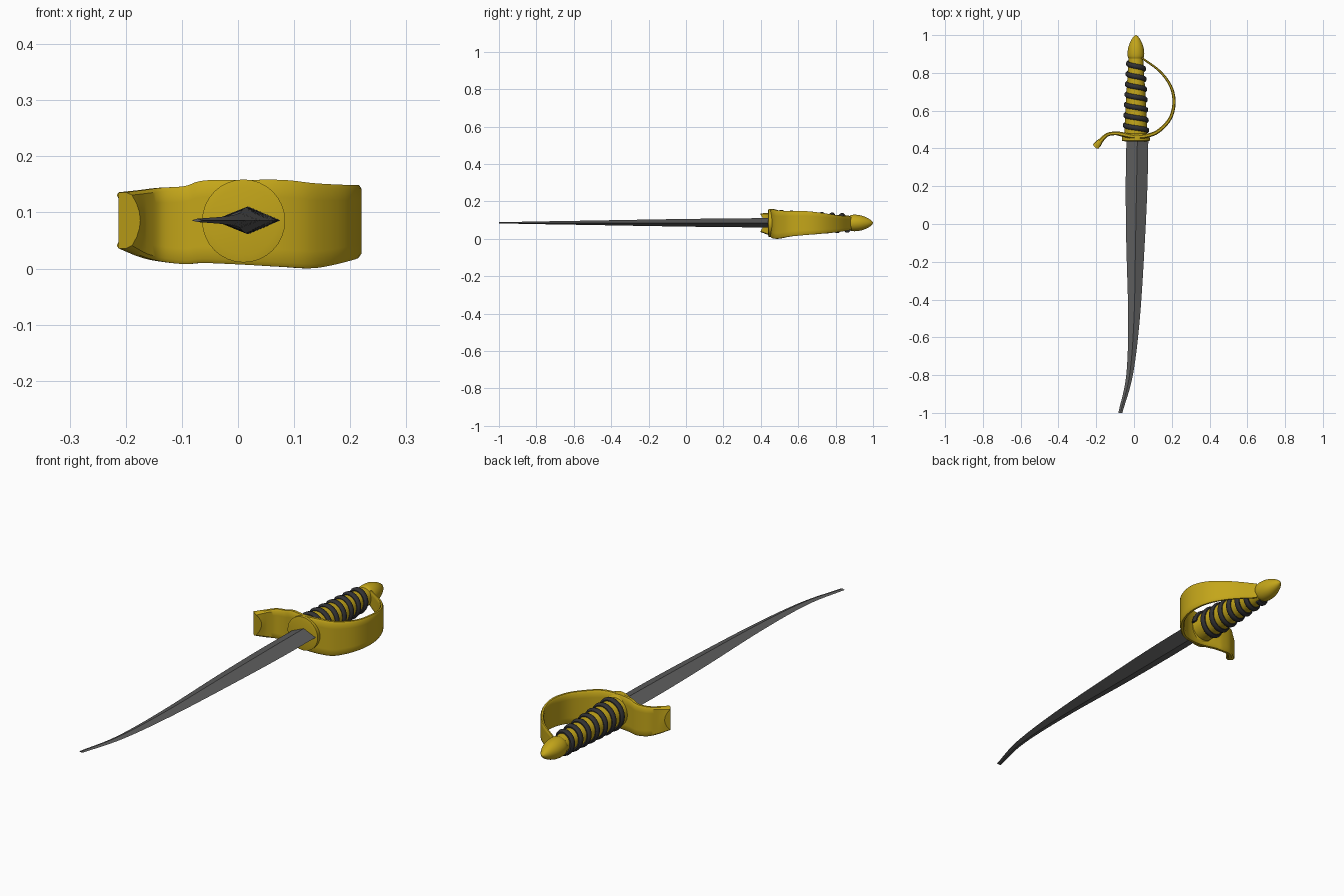
import bpy, bmesh, math
from mathutils import Vector

if "Cube" in bpy.data.objects:
    bpy.data.objects.remove(bpy.data.objects["Cube"])

CX, CZ = 0.01, 0.085  # hilt axis


def material(name, rgb):
    m = bpy.data.materials.new(name)
    m.diffuse_color = (*rgb, 1)
    m.use_nodes = True
    m.node_tree.nodes["Principled BSDF"].inputs["Base Color"].default_value = m.diffuse_color
    return m


GOLD = material("gold", (0.55, 0.38, 0.01))
DARK = material("dark_wrap", (0.03, 0.03, 0.033))
STEEL = material("steel", (0.11, 0.11, 0.11))


def smooth_path(rows, steps):
    """Catmull-Rom through tuples of any length."""
    vs = [Vector(r) for r in rows]
    vs = [2 * vs[0] - vs[1]] + vs + [2 * vs[-1] - vs[-2]]
    out = []
    for i in range(1, len(vs) - 2):
        a, b, c, d = vs[i - 1:i + 3]
        for k in range(steps):
            t = k / steps
            out.append(0.5 * (2 * b + (c - a) * t + (2 * a - 5 * b + 4 * c - d) * t * t
                              + (3 * b - a - 3 * c + d) * t ** 3))
    return out + [vs[-2]]


def loft(name, rings, mat, angle=40):
    """Skin closed rings of points and cap both ends."""
    bm = bmesh.new()
    rs = [[bm.verts.new(p) for p in ring] for ring in rings]
    n = len(rs[0])
    for a, b in zip(rs, rs[1:]):
        for i in range(n):
            j = (i + 1) % n
            bm.faces.new((a[i], a[j], b[j], b[i]))
    bm.faces.new(rs[0])
    bm.faces.new(rs[-1])
    bmesh.ops.recalc_face_normals(bm, faces=bm.faces[:])
    me = bpy.data.meshes.new(name)
    bm.to_mesh(me)
    bm.free()
    ob = bpy.data.objects.new(name, me)
    bpy.context.collection.objects.link(ob)
    me.materials.append(mat)
    bpy.ops.object.select_all(action='DESELECT')
    bpy.context.view_layer.objects.active = ob
    ob.select_set(True)
    bpy.ops.object.shade_smooth_by_angle(angle=math.radians(angle))
    return ob


def turned(name, profile, mat, n=32):
    """Round part along y from (y, radius) pairs."""
    return loft(name, [[(CX + r * math.cos(2 * math.pi * i / n), y,
                         CZ + r * math.sin(2 * math.pi * i / n)) for i in range(n)]
                       for y, r in profile], mat)


# Blade: diamond section, (y, left x, right x, half thickness)
blade = smooth_path([(0.46, -0.040, 0.076, 0.025), (0.2, -0.044, 0.071, 0.023),
                     (-0.1, -0.041, 0.057, 0.019), (-0.5, -0.031, 0.031, 0.012),
                     (-0.8, -0.041, -0.006, 0.007), (-1.0, -0.083, -0.062, 0.003)], 6)
loft("blade", [[(l, y, 0.086), ((l + r) / 2, y, 0.086 - h), (r, y, 0.086), ((l + r) / 2, y, 0.086 + h)]
               for y, l, r, h in blade], STEEL, 25)

# Grip core with front collar
turned("grip", [(0.438, 0.06), (0.441, 0.074), (0.47, 0.073), (0.48, 0.060),
                (0.65, 0.053), (0.88, 0.038)], GOLD)

# Pommel
turned("pommel", smooth_path([(0.872, 0.036), (0.885, 0.043), (0.91, 0.044), (0.94, 0.039),
                              (0.97, 0.027), (0.99, 0.014), (1.0, 0.002)], 3), GOLD)

# Spiral wrap around the grip
TURNS, STEPS, SIDES = 6.8, 260, 10
rings = []
for k in range(STEPS + 1):
    t = k / STEPS
    y = 0.495 + 0.37 * t
    a = 2 * math.pi * TURNS * t
    R = 0.060 - 0.019 * t
    ring = []
    for s in range(SIDES):
        b = 2 * math.pi * s / SIDES
        r = R + 0.011 * math.cos(b)
        ring.append((CX + r * math.cos(a), y + 0.014 * math.sin(b), CZ + r * math.sin(a)))
    rings.append(ring)
loft("grip_wrap", rings, DARK)

# Knuckle guard: wide ribbon, (x, y, low z, high z, thickness)
guard = smooth_path([
    (0.040, 0.880, 0.048, 0.118, 0.010), (0.135, 0.810, 0.036, 0.126, 0.012),
    (0.194, 0.730, 0.028, 0.138, 0.015), (0.212, 0.645, 0.021, 0.148, 0.017),
    (0.192, 0.560, 0.013, 0.149, 0.018), (0.135, 0.496, 0.001, 0.152, 0.020),
    (0.080, 0.470, 0.003, 0.158, 0.022), (0.010, 0.462, 0.007, 0.158, 0.024),
    (-0.060, 0.474, 0.010, 0.157, 0.024), (-0.095, 0.480, 0.008, 0.147, 0.020),
    (-0.140, 0.473, 0.013, 0.144, 0.020), (-0.172, 0.445, 0.021, 0.140, 0.024),
    (-0.206, 0.406, 0.036, 0.136, 0.036)], 5)
V = [-1, -0.9, -0.6, -0.3, 0, 0.3, 0.6, 0.9, 1]
rings = []
for i, (x, y, lo, hi, th) in enumerate(guard):
    a, b = guard[max(i - 1, 0)], guard[min(i + 1, len(guard) - 1)]
    tan = Vector((b[0] - a[0], b[1] - a[1], 0)).normalized()
    nor = Vector((-tan.y, tan.x, 0))
    fish = max(0, i - len(guard) + 6) / 5  # fishtail notch at the free end
    ring = []
    for side in (1, -1):
        for v in V[::side]:
            edge = 0.5 if abs(v) == 1 else 1
            p = Vector((x, y, (lo + hi) / 2 + v * (hi - lo) / 2))
            p += nor * side * edge * th / 2 - tan * 0.028 * fish * (1 - v * v)
            ring.append(p)
    rings.append(ring)
loft("knuckle_guard", rings, GOLD)
